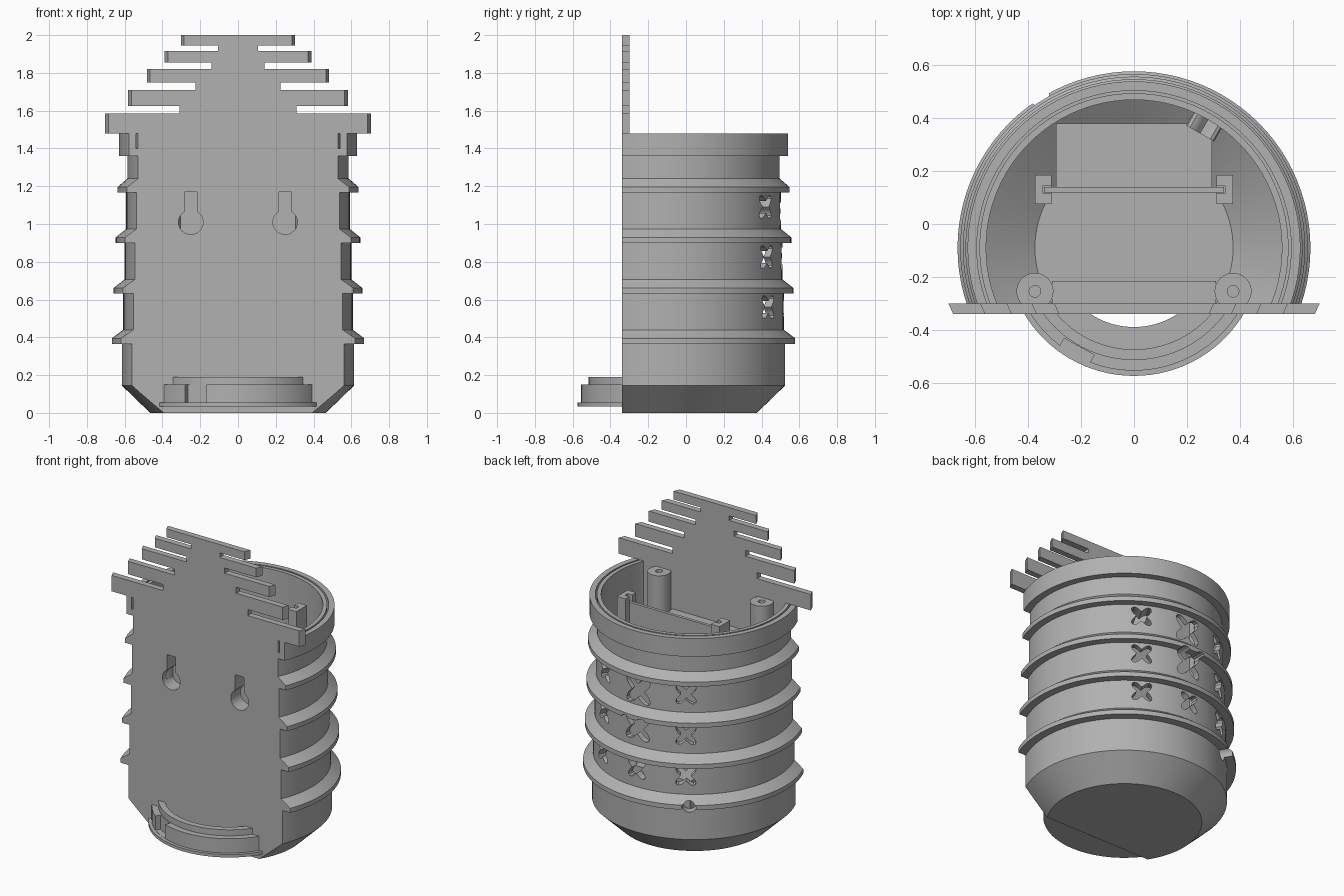
import bpy, bmesh
from math import sin, cos, pi, radians
from mathutils import Matrix, Vector

cube = bpy.data.objects.get("Cube")
if cube:
    bpy.data.objects.remove(cube, do_unlink=True)

grey = bpy.data.materials.new("plain_grey")
grey.use_nodes = True
GREY = (0.44, 0.44, 0.44, 1)
grey.diffuse_color = GREY
grey.node_tree.nodes["Principled BSDF"].inputs["Base Color"].default_value = GREY

AXIS_Y = -0.09            # centre line of the round cup
FRONT, INNER = -0.34, -0.30   # two faces of the flat wall


def finish(name, bm):
    bmesh.ops.recalc_face_normals(bm, faces=bm.faces)
    mesh = bpy.data.meshes.new(name)
    bm.to_mesh(mesh)
    bm.free()
    mesh.materials.append(grey)
    ob = bpy.data.objects.new(name, mesh)
    bpy.context.collection.objects.link(ob)
    return ob


def revolve(name, profile, closed=False, cut_y=None, keep_back=True):
    """Spin (radius, z) points round the cup axis, optionally sliced flat."""
    bm = bmesh.new()
    vs = [bm.verts.new((r, AXIS_Y, z)) for r, z in profile]
    pairs = list(zip(vs, vs[1:])) + ([(vs[-1], vs[0])] if closed else [])
    edges = [bm.edges.new(p) for p in pairs]
    bmesh.ops.spin(bm, geom=vs + edges, cent=(0, AXIS_Y, 0), axis=(0, 0, 1),
                   angle=2 * pi, steps=96)
    bmesh.ops.remove_doubles(bm, verts=bm.verts, dist=1e-4)
    if cut_y is not None:
        res = bmesh.ops.bisect_plane(bm, geom=bm.verts[:] + bm.edges[:] + bm.faces[:],
                                     plane_co=(0, cut_y, 0), plane_no=(0, 1, 0),
                                     clear_inner=keep_back, clear_outer=not keep_back)
        rim = [e for e in res["geom_cut"] if isinstance(e, bmesh.types.BMEdge)]
        bmesh.ops.triangle_fill(bm, edges=rim, use_beauty=True)
    return finish(name, bm)


def prism(name, points, matrix, depth):
    """Extrude a flat outline along its local z."""
    bm = bmesh.new()
    face = bm.faces.new([bm.verts.new((x, y, 0)) for x, y in points])
    new = bmesh.ops.extrude_face_region(bm, geom=[face])["geom"]
    bmesh.ops.translate(bm, vec=(0, 0, depth),
                        verts=[v for v in new if isinstance(v, bmesh.types.BMVert)])
    bmesh.ops.transform(bm, matrix=matrix, verts=bm.verts)
    return finish(name, bm)


def box(name, x, y, z, turn=None):
    pts = [(x[0], y[0]), (x[1], y[0]), (x[1], y[1]), (x[0], y[1])]
    return prism(name, pts, (turn or Matrix()) @ Matrix.Translation((0, 0, z[0])), z[1] - z[0])


def circle(r, n=32, cx=0, cy=0):
    return [(cx + r * cos(2 * pi * i / n), cy + r * sin(2 * pi * i / n)) for i in range(n)]


def carve(ob, cutters, operation='DIFFERENCE'):
    for c in cutters:
        mod = ob.modifiers.new("carve", 'BOOLEAN')
        mod.operation, mod.object, mod.solver = operation, c, 'EXACT'
    bpy.context.view_layer.update()
    dg = bpy.context.evaluated_depsgraph_get()
    mesh = bpy.data.meshes.new_from_object(ob.evaluated_get(dg))
    ob.modifiers.clear()
    ob.data = mesh
    for c in cutters:
        bpy.data.objects.remove(c, do_unlink=True)


# Cup: sloped foot, four tapering hoops and a thick rim
profile = [(0, 0), (0.465, 0), (0.615, 0.145)]
body_r = [0.615, 0.608, 0.6, 0.592, 0.585]
for i in range(4):
    z = 0.365 + 0.267 * i
    hoop = 0.668 - 0.01 * i
    profile += [(body_r[i], z), (hoop, z), (hoop, z + 0.03), (body_r[i + 1], z + 0.075)]
profile += [(0.585, 1.36), (0.63, 1.36), (0.63, 1.48), (0, 1.48)]
cup = revolve("cup", profile, cut_y=FRONT)
cavity = revolve("cavity_cutter", [(0, 0.04), (0.375, 0.04), (0.56, 0.17), (0.56, 1.6), (0, 1.6)],
                 cut_y=INNER)
groove = revolve("groove_cutter", [(0.585, 1.4), (0.595, 1.4), (0.595, 1.55), (0.585, 1.55)],
                 closed=True)
carve(cup, [cavity, groove])

# Raised pad behind the hanging slots
pad = box("slot_pad", (-0.31, 0.31), (INNER - 0.02, -0.215), (0.9, 1.22))
carve(cup, [pad], 'UNION')


def outward(angle, z, r):
    """Frame whose local z points out of the cup; angle measured from the back."""
    d = Vector((sin(angle), cos(angle), 0))
    side = Vector((-cos(angle), sin(angle), 0))
    m = Matrix((side, Vector((0, 0, 1)), d)).transposed().to_4x4()
    return Matrix.Translation(Vector((0, AXIS_Y, z)) + d * r) @ m


# Four-petal vents in three columns, the middle one enlarged
def petals(scale):
    out = []
    for i in range(40):
        t = 2 * pi * i / 40
        r = scale * (0.056 - 0.024 * cos(4 * t))
        out.append((r * cos(t), r * sin(t)))
    return out


cutters = []
for deg in (-30, 0, 30):
    for z in (0.56, 0.825, 1.09):
        big = deg == 0 and z > 0.6
        zc = z if not big else 0.95 + (z - 0.9575) * 0.9
        cutters.append(prism("vent_cutter", petals(1.4 if big else 1),
                             outward(radians(deg), zc, 0.5), 0.25))
# Cable hole through the lowest hoop
cutters.append(prism("cable_cutter", circle(0.045), outward(radians(-32), 0.37, 0.5), 0.25))
# Keyhole hanging slots
facing_front = Matrix.Rotation(pi / 2, 4, 'X')
for x in (-0.25, 0.25):
    arc = [(0.065 * sin(radians(a)), -0.065 * cos(radians(a))) for a in range(-150, 151, 12)]
    key = [(x + u, 1.01 + v) for u, v in arc + [(0.032, 0.16), (-0.032, 0.16)]]
    cutters.append(prism("keyhole_cutter", key,
                         Matrix.Translation((0, -0.24, 0)) @ facing_front, 0.2))
carve(cup, cutters)

# Stepped crest of slats above the wall: (bottom, top, half width, neck half width above)
slats = [(1.48, 1.585, 0.685, 0.31), (1.625, 1.71, 0.565, 0.225), (1.75, 1.82, 0.465, 0.14),
         (1.855, 1.915, 0.37, 0.105), (1.945, 2.0, 0.285, None)]
right = []
for bottom, top, half, neck in slats:
    right += [(half, bottom), (half, top)]
    if neck:
        nxt = slats[slats.index((bottom, top, half, neck)) + 1][0]
        right += [(neck, top), (neck, nxt)]
outline = right + [(-x, z) for x, z in reversed(right)]
crest = prism("slatted_crest", outline,
              Matrix.Translation((0, INNER, 0)) @ facing_front, INNER - FRONT)
halves = [s[2] for s in slats]
for v in crest.data.vertices:      # slanted slat ends
    if v.co.y > FRONT + 0.02 and any(abs(abs(v.co.x) - h) < 1e-3 for h in halves):
        v.co.x += 0.018 if v.co.x > 0 else -0.018

# Screw posts and board guides inside
for s, side in ((-1, "right"), (1, "left")):
    post = prism(side + "_screw_post", circle(0.07, cx=s * 0.375, cy=-0.255),
                 Matrix.Translation((0, 0, 0.05)), 1.42)
    hole = prism("hole_cutter", circle(0.022, 20, s * 0.375, -0.255),
                 Matrix.Translation((0, 0, 1.2)), 0.4)
    clip = box("clip_cutter", (-0.5, 0.5), (INNER - 0.3, INNER), (0, 2))
    carve(post, [hole, clip])
    guide = box(side + "_board_guide", sorted((s * 0.312, s * 0.375)), (0.075, 0.185), (0.1, 1.47))
    slot = box("slot_cutter", sorted((s * 0.29, s * 0.345)), (0.115, 0.145), (0.15, 1.6))
    carve(guide, [slot])
box("board", (-0.34, 0.34), (0.12, 0.14), (0.05, 1.43))
box("board_block", (-0.295, 0.295), (0.14, 0.38), (0.1, 0.5))

# Twist-lock collar showing through the front of the foot
collar = revolve("twist_lock_collar",
                 [(0.3, 0.035), (0.485, 0.035), (0.485, 0.055), (0.465, 0.055), (0.465, 0.15),
                  (0.425, 0.15), (0.425, 0.19), (0.385, 0.19), (0.385, 0.06), (0.3, 0.06)],
                 closed=True, cut_y=FRONT + 0.005, keep_back=False)
turn = Matrix.Translation((0, AXIS_Y, 0)) @ Matrix.Rotation(radians(-29), 4, 'Z')
carve(collar, [box("lock_cutter", (-0.065, 0.065), (-0.6, -0.428), (0.056, 0.17), turn)])

# Smooth the round walls, keep the edges crisp
bpy.ops.object.select_all(action='DESELECT')
for ob in bpy.context.collection.objects:
    if ob.type == 'MESH' and grey.name in ob.data.materials:
        ob.select_set(True)
        bpy.context.view_layer.objects.active = ob
bpy.ops.object.shade_smooth_by_angle(angle=radians(25))
